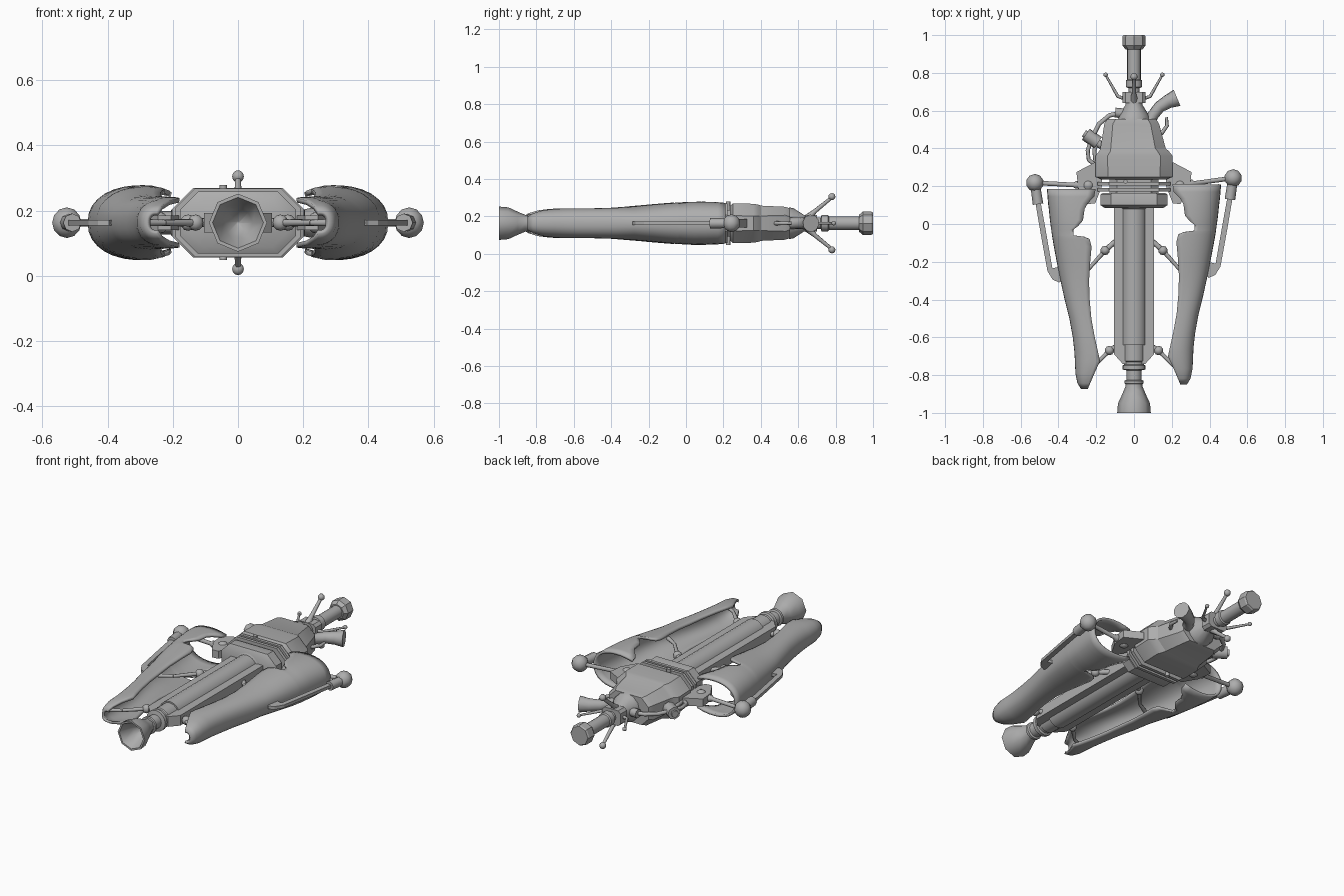
import bpy, bmesh, math
from mathutils import Vector

Z = 0.163  # height of the long axis
steel = bpy.data.materials.new("steel grey")
steel.diffuse_color = (0.42, 0.42, 0.42, 1)


def finish(name, bm, smooth=35):
    bmesh.ops.recalc_face_normals(bm, faces=bm.faces)
    me = bpy.data.meshes.new(name)
    bm.to_mesh(me)
    bm.free()
    ob = bpy.data.objects.new(name, me)
    bpy.context.collection.objects.link(ob)
    me.materials.append(steel)
    bpy.ops.object.select_all(action='DESELECT')
    bpy.context.view_layer.objects.active = ob
    ob.select_set(True)
    if smooth:
        bpy.ops.object.shade_smooth_by_angle(angle=math.radians(smooth))
    return ob


def loft(name, rings, caps=True, closed=True, smooth=35):
    bm = bmesh.new()
    vs = [[bm.verts.new(p) for p in r] for r in rings]
    n = len(vs[0])
    for a, b in zip(vs, vs[1:]):
        for i in range(n if closed else n - 1):
            j = (i + 1) % n
            bm.faces.new((a[i], a[j], b[j], b[i]))
    if caps:
        bm.faces.new(vs[0])
        bm.faces.new(vs[-1])
    return finish(name, bm, smooth)


def lathe(name, profile, n=16, smooth=35):
    """Turn (y, radius) pairs around the long axis."""
    return loft(name, [[(r * math.cos(2 * math.pi * i / n), y, Z + r * math.sin(2 * math.pi * i / n))
                        for i in range(n)] for y, r in profile], smooth=smooth)


def block(name, stations):
    """Chamfered box section through (y, half width, half height, chamfer, x offset)."""
    rings = []
    for y, w, h, c, dx in stations:
        rings.append([(dx + x, y, Z + z) for x, z in (
            (w, h - c), (w - c, h), (c - w, h), (-w, h - c),
            (-w, c - h), (c - w, -h), (w - c, -h), (w, c - h))])
    return loft(name, rings, smooth=30)


def rod(name, pts, radii, n=8):
    pts = [Vector(p) for p in pts]
    rings, u = [], None
    for i, p in enumerate(pts):
        t = (pts[min(i + 1, len(pts) - 1)] - pts[max(i - 1, 0)]).normalized()
        u = t.orthogonal() if u is None else u - t * u.dot(t)
        u.normalize()
        v = t.cross(u)
        rings.append([p + radii[i] * (u * math.cos(2 * math.pi * k / n) + v * math.sin(2 * math.pi * k / n))
                      for k in range(n)])
    return loft(name, rings, smooth=50)


def ball(name, p, r):
    bm = bmesh.new()
    bmesh.ops.create_uvsphere(bm, u_segments=10, v_segments=6, radius=r)
    bmesh.ops.translate(bm, verts=bm.verts, vec=p)
    return finish(name, bm, 50)


def plate(name, outline, thick):
    """Flat horizontal plate from an xy outline."""
    return loft(name, [[(x, y, Z + z) for x, y in outline] for z in (-thick / 2, thick / 2)], smooth=0)


# --- central barrel ---
lathe("muzzle_bell", [(-0.86, 0.005), (-0.92, 0.045), (-1.0, 0.078), (-1.0, 0.089), (-0.95, 0.085),
                      (-0.90, 0.062), (-0.86, 0.045), (-0.83, 0.042)], 8, 60)
lathe("muzzle_neck", [(-0.85, 0.036), (-0.845, 0.05), (-0.83, 0.05), (-0.825, 0.04), (-0.775, 0.04),
                      (-0.77, 0.062), (-0.75, 0.062), (-0.745, 0.052), (-0.73, 0.052), (-0.725, 0.058),
                      (-0.64, 0.058)])
lathe("barrel", [(-0.64, 0.066), (0.08, 0.066), (0.085, 0.075), (0.1, 0.075)], 20)
for s in (-1, 1):
    plate("side_rail", [(s * 0.04, -0.74), (s * 0.06, -0.74), (s * 0.105, -0.69), (s * 0.105, 0.1),
                        (s * 0.04, 0.1)], 0.06)

# --- main body ---
block("front_collar", [(0.085, 0.155, 0.075, 0.05, 0), (0.1, 0.178, 0.095, 0.055, 0),
                       (0.155, 0.178, 0.095, 0.055, 0), (0.165, 0.165, 0.09, 0.05, 0)])
block("body_core", [(0.15, 0.13, 0.07, 0.04, 0), (0.26, 0.13, 0.07, 0.04, 0)])
for y in (0.172, 0.205):
    block("body_ring", [(y, 0.192, 0.105, 0.06, 0), (y + 0.018, 0.192, 0.105, 0.06, 0)])
block("main_body", [(0.235, 0.17, 0.09, 0.05, 0), (0.25, 0.203, 0.106, 0.065, 0),
                    (0.36, 0.205, 0.104, 0.065, 0), (0.385, 0.185, 0.1, 0.06, 0),
                    (0.40, 0.173, 0.094, 0.055, -0.005), (0.53, 0.145, 0.088, 0.045, -0.012),
                    (0.555, 0.13, 0.08, 0.045, -0.012)])
for s in (-1, 1):
    rod("body_post", [(-0.045, 0.225, Z + s * 0.07), (-0.045, 0.225, Z + s * 0.115)], [0.012, 0.012])

# --- rear shaft and pommel ---
lathe("rear_cone", [(0.55, 0.085), (0.575, 0.08), (0.63, 0.045), (0.645, 0.045)], 12)
block("rear_joint", [(0.64, 0.06, 0.045, 0.015, 0), (0.70, 0.06, 0.045, 0.015, 0)])
lathe("rear_shaft", [(0.69, 0.03), (0.72, 0.03), (0.725, 0.043), (0.76, 0.043), (0.765, 0.036), (0.935, 0.036)])
lathe("pommel", [(0.925, 0.045), (0.945, 0.062), (0.992, 0.062), (1.0, 0.056)], 8, 25)

# --- four antennae around the rear joint ---
for s in (-1, 1):
    rod("tall_antenna", [(0, 0.655, Z + s * 0.03), (0, 0.69, Z + s * 0.065), (0, 0.78, Z + s * 0.138)],
        [0.022, 0.012, 0.009])
    ball("antenna_tip", (0, 0.78, Z + s * 0.142), 0.019)
    rod("side_antenna", [(s * 0.05, 0.665, Z), (s * 0.085, 0.675, Z), (s * 0.148, 0.785, Z)],
        [0.011, 0.009, 0.006])
    ball("antenna_tip", (s * 0.15, 0.79, Z), 0.012)

# --- exhaust, hook and hoses ---
rod("exhaust_pipe", [(0.08, 0.52, Z), (0.1, 0.575, Z), (0.135, 0.62, Z), (0.18, 0.648, Z), (0.228, 0.668, Z)],
    [0.03, 0.03, 0.032, 0.037, 0.047], 10)
rod("side_hook", [(0.12, 0.46, Z), (0.15, 0.485, Z), (0.175, 0.52, Z), (0.172, 0.565, Z)],
    [0.012, 0.011, 0.01, 0.008])
rod("upper_hose", [(-0.06, 0.59, Z), (-0.13, 0.575, Z), (-0.185, 0.53, Z), (-0.22, 0.46, Z)], [0.012] * 4)
rod("hose_fitting", [(-0.05, 0.585, Z), (-0.1, 0.59, Z)], [0.026, 0.026])
rod("hose_valve", [(-0.255, 0.475, Z), (-0.19, 0.43, Z)], [0.036, 0.036])
rod("valve_stub", [(-0.265, 0.48, Z), (-0.15, 0.4, Z)], [0.02, 0.02])
for dx in (0, 0.035):
    rod("lower_hose", [(-0.228 + dx, 0.44, Z), (-0.245 + dx, 0.39, Z), (-0.24 + dx, 0.34, Z),
                       (-0.19, 0.3, Z)], [0.011] * 4)

# --- curved side shells: y, inner x, outer x, half height ---
shell_rows = [(-0.87, 0.245, 0.275, 0.028), (-0.84, 0.232, 0.293, 0.047), (-0.79, 0.21, 0.303, 0.062),
              (-0.725, 0.18, 0.306, 0.07), (-0.68, 0.19, 0.308, 0.072), (-0.6, 0.208, 0.317, 0.073),
              (-0.5, 0.226, 0.335, 0.073), (-0.4, 0.235, 0.36, 0.076), (-0.3, 0.238, 0.382, 0.084),
              (-0.2, 0.232, 0.402, 0.093), (-0.12, 0.225, 0.417, 0.1), (-0.08, 0.235, 0.424, 0.103),
              (-0.068, 0.262, 0.426, 0.104), (-0.06, 0.32, 0.427, 0.104), (-0.03, 0.322, 0.431, 0.106),
              (-0.01, 0.295, 0.434, 0.107), (0.02, 0.27, 0.438, 0.108), (0.08, 0.262, 0.444, 0.108),
              (0.11, 0.245, 0.448, 0.107), (0.145, 0.212, 0.451, 0.106), (0.185, 0.205, 0.454, 0.102)]


def shell_ring(s, dy, y, xin, xout, h, n=10):
    xc = xout - min(0.15, (xout - xin) * 0.75 if y < -0.3 else 0.15)
    top = []
    for i in range(n + 1):
        x = xin + (xout - xin) * math.sin(i / n * math.pi / 2)
        if x > xc:
            z = h * max(0, 1 - ((x - xc) / (xout - xc)) ** 2.3) ** (1 / 2.3)
        else:
            z = h * (1 - 2.5 * (xc - x) ** 2 / 0.15)
        top.append((s * x, y + dy, z))
    return [(x, yy, Z + z) for x, yy, z in top] + [(x, yy, Z - z) for x, yy, z in top[-2::-1]]


for s, dy in ((-1, 0.0), (1, 0.025)):
    shell = loft("side_shell", [shell_ring(s, dy, *r) for r in shell_rows], caps=False, closed=False, smooth=40)
    mod = shell.modifiers.new("thickness", 'SOLIDIFY')
    mod.thickness = 0.014
    mod.offset = 0

    # short struts from the barrel to the shell
    for x, y, x2, y2, xr, yr in ((0.153, -0.14, 0.25, -0.25, 0.09, -0.085), (0.13, -0.67, 0.225, -0.765, 0.08, -0.64)):
        rod("strut_root", [(s * xr, yr, Z), (s * x, y, Z)], [0.014, 0.014])
        ball("strut_joint", (s * x, y, Z), 0.025)
        rod("shell_strut", [(s * x, y, Z), (s * x2, y2, Z)], [0.012, 0.009])
        rod("strut_foot", [(s * x2, y2, Z), (s * (x2 + 0.07), y2 - 0.04, Z)], [0.009, 0.012])

    # body bracket, hinge and swing arm
    plate("arm_bracket", [(s * x, y) for x, y in ((0.17, 0.33), (0.21, 0.325), (0.305, 0.275), (0.295, 0.19),
                                                  (0.245, 0.105), (0.205, 0.11), (0.17, 0.2))], 0.045)
    ball("arm_hinge", (s * 0.243, 0.205, Z), 0.034)
    rod("swing_arm", [(s * 0.24, 0.205, Z), (s * 0.31, 0.207 + dy / 3, Z), (s * 0.32, 0.207 + dy / 3, Z),
                      (s * 0.52, 0.218 + dy, Z)], [0.02, 0.02, 0.012, 0.012])

    # outer ball joint with socket and flat fork down to the shell
    ball("outer_ball", (s * 0.525, 0.218 + dy, Z), 0.047)
    rod("outer_socket", [(s * 0.522, 0.2 + dy, Z), (s * 0.508, 0.105 + dy, Z)], [0.026, 0.028])
    plate("outer_blade", [(s * x, y + dy) for x, y in ((0.523, 0.12), (0.495, 0.12), (0.468, -0.03),
                                                       (0.432, -0.235), (0.39, -0.225), (0.375, -0.28),
                                                       (0.395, -0.31), (0.43, -0.295), (0.458, -0.25),
                                                       (0.496, -0.04))], 0.018)
